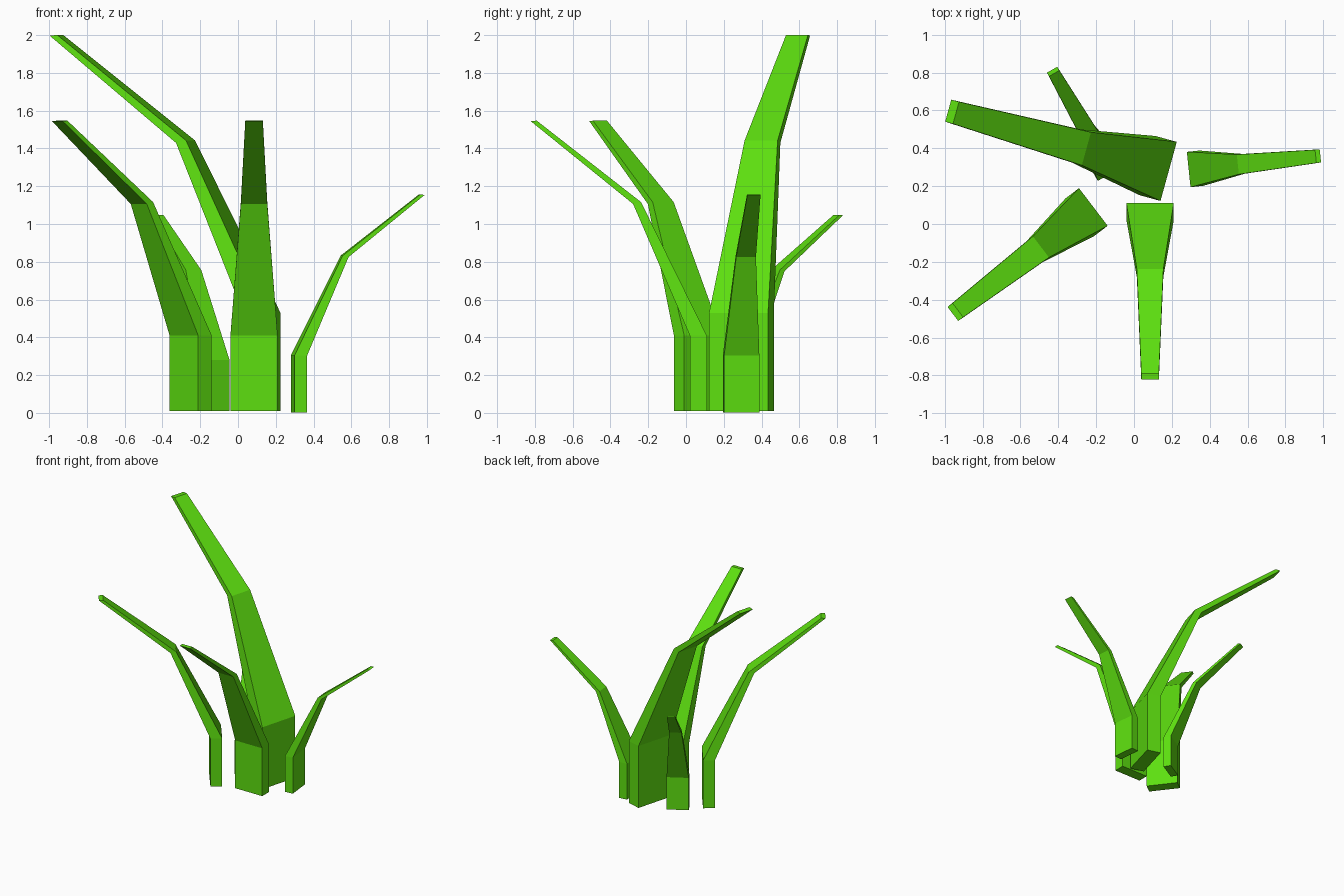
import bpy, bmesh
from math import radians, cos, sin
from mathutils import Vector

if "Cube" in bpy.data.objects:
    bpy.data.objects.remove(bpy.data.objects["Cube"])

green = bpy.data.materials.new("leaf_green")
green.diffuse_color = (0.11, 0.74, 0.005, 1)
green.use_nodes = True
green.node_tree.nodes["Principled BSDF"].inputs["Base Color"].default_value = green.diffuse_color

# Blade rings: inner distance, inner z, outer distance, outer z, width
RINGS = [
    (0.0, 0.0, 0.09, 0.0, 0.25),
    (0.0, 0.40, 0.09, 0.40, 0.25),
    (0.348, 1.106, 0.39, 1.096, 0.14),
    (0.90, 1.537, 0.933, 1.535, 0.093),
]


def blade(name, x, y, z, angle, scale):
    """Tapered four-sided grass blade bending outward along angle."""
    a = radians(angle)
    out = Vector((cos(a), sin(a), 0))
    side = Vector((-sin(a), cos(a), 0))
    up = Vector((0, 0, 1))
    base = Vector((x, y, z))
    bm = bmesh.new()
    rings = []
    for d0, z0, d1, z1, w in RINGS:
        corners = [(d0, z0, -w / 2), (d1, z1, -w / 2),
                   (d1, z1, w / 2), (d0, z0, w / 2)]
        rings.append([bm.verts.new(base + scale * (out * d + up * h + side * s))
                      for d, h, s in corners])
    for lo, hi in zip(rings, rings[1:]):
        for i in range(4):
            j = (i + 1) % 4
            bm.faces.new((lo[i], lo[j], hi[j], hi[i]))
    bm.faces.new(rings[0][::-1])
    bm.faces.new(rings[-1])
    bmesh.ops.recalc_face_normals(bm, faces=bm.faces)
    mesh = bpy.data.meshes.new(name)
    bm.to_mesh(mesh)
    bm.free()
    mesh.materials.append(green)
    bpy.context.collection.objects.link(bpy.data.objects.new(name, mesh))


# Five blades: base inner-edge centre, direction, size
blade("front_blade", 0.085, 0.11, 0.01, -90, 1.0)
blade("left_blade", -0.215, 0.09, 0.01, 217.3, 1.0)
blade("right_blade", 0.289, 0.288, 0.003, 5.9, 0.75)
blade("tall_blade", 0.183, 0.278, 0.01, 164.6, 1.295)
blade("back_blade", -0.118, 0.27, 0.01, 120, 0.675)
